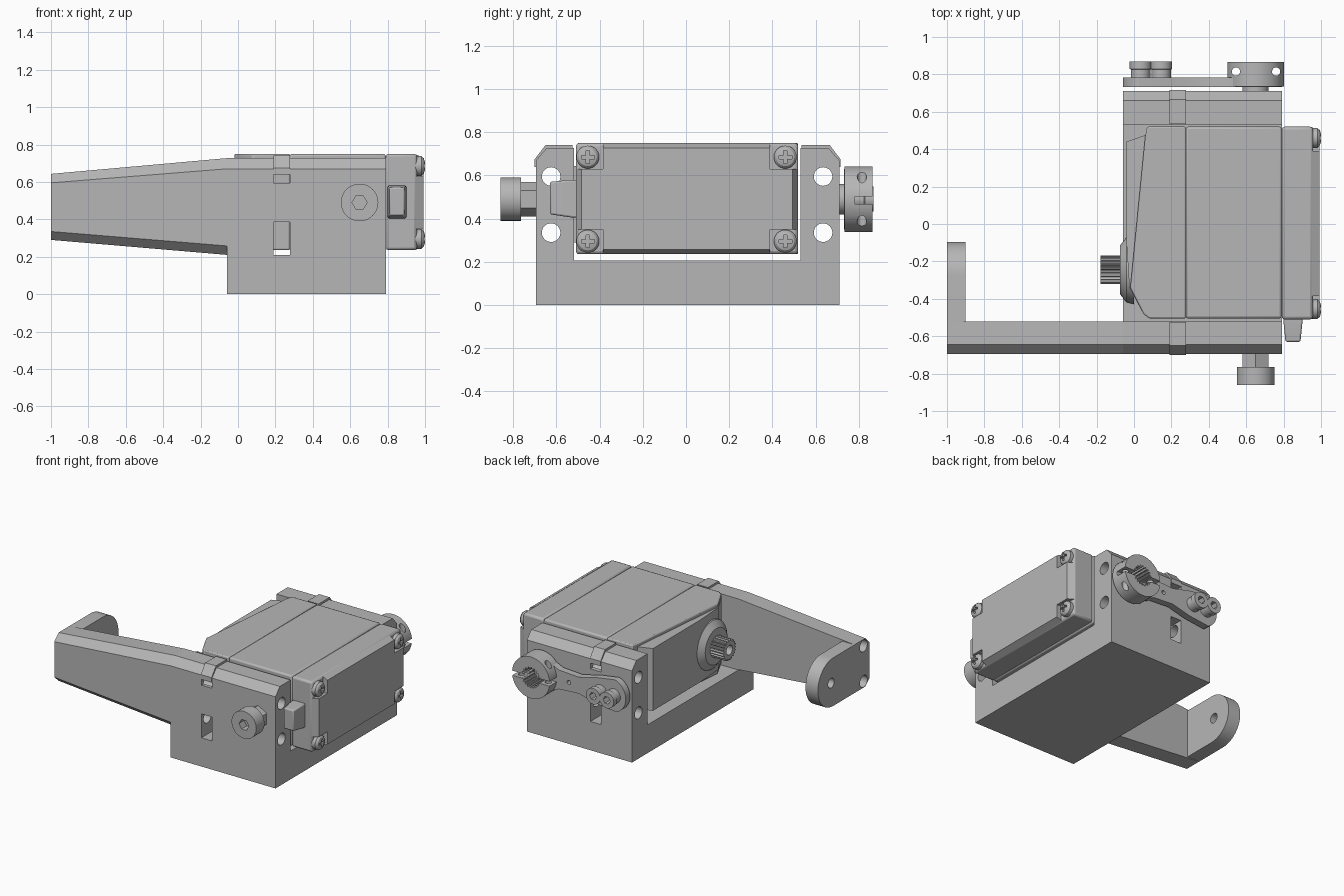
import bpy, bmesh
from math import sin, cos, pi

cube = bpy.data.objects.get("Cube")
if cube:
    bpy.data.objects.remove(cube, do_unlink=True)

grey = bpy.data.materials.new("plain grey")
grey.use_nodes = True
grey.diffuse_color = (0.47, 0.47, 0.47, 1)
grey.node_tree.nodes["Principled BSDF"].inputs["Base Color"].default_value = grey.diffuse_color


def at(axis, a, u, v):
    return {"x": (a, u, v), "y": (u, a, v), "z": (u, v, a)}[axis]


def loft(name, axis, sections):
    """Solid through matching 2D loops, each given as (position on axis, loop)."""
    bm = bmesh.new()
    rings = [[bm.verts.new(at(axis, a, u, v)) for u, v in loop] for a, loop in sections]
    n = len(rings[0])
    for r, s in zip(rings, rings[1:]):
        for i in range(n):
            bm.faces.new((r[i], r[(i + 1) % n], s[(i + 1) % n], s[i]))
    bm.faces.new(rings[0])
    bm.faces.new(rings[-1])
    bmesh.ops.recalc_face_normals(bm, faces=bm.faces)
    mesh = bpy.data.meshes.new(name)
    bm.to_mesh(mesh)
    bm.free()
    mesh.materials.append(grey)
    ob = bpy.data.objects.new(name, mesh)
    bpy.context.collection.objects.link(ob)
    return ob


def prism(name, axis, a, b, loop):
    return loft(name, axis, [(a, loop), (b, loop)])


def circle(u, v, r, n=40, start=0.0, sweep=2 * pi):
    return [(u + r * cos(start + sweep * i / n), v + r * sin(start + sweep * i / n)) for i in range(n)]


def rect(u0, u1, v0, v1):
    return [(u0, v0), (u1, v0), (u1, v1), (u0, v1)]


def spline(u, v, r, depth, teeth):
    """Toothed outline for splined shafts and holes."""
    return [(u + (r - depth * (i % 4 > 1)) * cos(pi * i / (2 * teeth)),
             v + (r - depth * (i % 4 > 1)) * sin(pi * i / (2 * teeth))) for i in range(4 * teeth)]


def turned(name, axis, u, v, steps, n=40):
    """Round part from (position, radius) steps."""
    return loft(name, axis, [(a, circle(u, v, r, n)) for a, r in steps])


def cut(ob, *cutters):
    bpy.context.view_layer.objects.active = ob
    for c in cutters:
        mod = ob.modifiers.new("cut", "BOOLEAN")
        mod.operation, mod.solver, mod.object = "DIFFERENCE", "EXACT", c
        bpy.ops.object.modifier_apply(modifier=mod.name)
        bpy.data.objects.remove(c, do_unlink=True)
    return ob


def bevel(ob, width, segments=2):
    mod = ob.modifiers.new("edge", "BEVEL")
    mod.width, mod.segments, mod.angle_limit = width, segments, 0.6
    return ob


def rail_holes(ys):
    return [prism("cutter", "x", -1.2, 1.2, circle(y, z, 0.043, 32)) for y in ys for z in (0.335, 0.595)]


# Cradle with two walls, wiring holes and strap slots
cradle = prism("cradle", "x", -0.06, 0.79, [
    (-0.695, 0), (0.71, 0), (0.71, 0.67), (0.66, 0.727), (0.53, 0.727), (0.53, 0.207),
    (-0.52, 0.207), (-0.52, 0.727), (-0.645, 0.727), (-0.695, 0.67)])
cut(cradle, *rail_holes((-0.625, 0.635)))
cut(cradle, *[prism("cutter", "y", -1, 1, rect(0.19, 0.277, z0, z1))
              for z0, z1 in ((0.21, 0.385), (0.595, 0.64))])

# Strap loops over the wall tops
for name, s, outer, inner in (("front_strap", -1, 0.695, 0.525), ("back_strap", 1, 0.71, 0.535)):
    prism(name, "x", 0.19, 0.277, [
        (s * (outer - 0.02), 0.64), (s * (outer + 0.006), 0.64), (s * (outer + 0.006), 0.675),
        (s * (outer - 0.045), 0.742), (s * inner, 0.742), (s * inner, 0.70), (s * (outer - 0.06), 0.70)])


# Tapered arm and its hook
def arm_section(low, low_edge, high_edge, high):
    return [(-0.695, low_edge), (-0.645, low), (-0.52, low), (-0.52, high), (-0.645, high), (-0.695, high_edge)]


arm = loft("arm", "x", [(-1, arm_section(0.29, 0.335, 0.595, 0.643)),
                        (-0.06, arm_section(0.21, 0.258, 0.67, 0.727))])
cut(arm, *rail_holes((-0.625,)))
hook = prism("arm_hook", "x", -1, -0.9,
             [(-0.52, 0.643), (-0.52, 0.29)] + circle(-0.272, 0.466, 0.176, 24, -pi / 2, pi) + [(-0.272, 0.642)])
cut(hook, prism("cutter", "x", -1.2, 0, circle(-0.25, 0.466, 0.035, 32)))

# Actuator case
bevel(prism("case_body", "x", 0.277, 0.79, rect(-0.505, 0.52, 0.235, 0.75)), 0.012)
bevel(prism("case_gear_cover", "z", 0.235, 0.75, [
    (0.277, 0.52), (0.07, 0.52), (0.06, 0.47), (-0.02, -0.34), (0.05, -0.48), (0.08, -0.505), (0.277, -0.505)]), 0.008)
prism("case_side_face", "z", 0.27, 0.725, [
    (0.10, 0.50), (0.06, 0.475), (-0.04, 0.44), (-0.04, -0.10), (-0.025, -0.34), (0.05, -0.48), (0.1, -0.49)])
bevel(prism("case_end_cap", "x", 0.79, 0.957, rect(-0.51, 0.52, 0.235, 0.75)), 0.015)

# Raised end panel, notched at the corners for the screws
loft("end_panel_tall", "x", [(0.95, rect(-0.385, 0.39, 0.237, 0.748)), (0.993, rect(-0.385, 0.39, 0.258, 0.727))])
loft("end_panel_wide", "x", [(0.95, rect(-0.508, 0.518, 0.35, 0.63)), (0.993, rect(-0.483, 0.493, 0.35, 0.63))])
for y in (-0.455, 0.46):
    for z in (0.295, 0.685):
        screw = turned("cap_screw", "x", y, z, [(0.95, 0.053), (0.98, 0.053), (0.993, 0.042), (1, 0.02)], 28)
        cut(screw, prism("cutter", "x", 0.98, 1.1, rect(y - 0.03, y + 0.03, z - 0.008, z + 0.008)),
            prism("cutter", "x", 0.98, 1.1, rect(y - 0.008, y + 0.008, z - 0.03, z + 0.03)))

# Output boss and splined shaft
turned("output_boss", "x", -0.245, 0.49, [(0.0, 0.185), (-0.04, 0.175), (-0.075, 0.13)], 48)
shaft = prism("output_shaft", "x", -0.18, -0.06, spline(-0.245, 0.49, 0.077, 0.012, 22))
cut(shaft, turned("cutter", "x", -0.245, 0.49, [(-0.3, 0.035), (-0.1, 0.035)], 24))

# Cable connector
connector = loft("cable_connector", "y", [(-0.5, rect(0.8, 0.9, 0.405, 0.58)), (-0.53, rect(0.8, 0.9, 0.405, 0.58)),
                                          (-0.63, rect(0.81, 0.89, 0.42, 0.57))])
bevel(connector, 0.008)

# Front thumb knob with hex nut
knob = turned("thumb_knob", "y", 0.65, 0.49, [(-0.86, 0.1), (-0.765, 0.1)], 48)
cut(knob, turned("cutter", "y", 0.65, 0.49, [(-0.9, 0.04), (-0.8, 0.04)], 6))
prism("knob_nut", "y", -0.77, -0.69, circle(0.65, 0.49, 0.08, 6, pi / 6))

# Rear lever with waisted outline
lever = [(0.58, 0.375), (0.48, 0.42), (0.32, 0.43), (0.18, 0.395)]
outline = (circle(0.65, 0.49, 0.14, 24, -pi * 0.65, pi * 1.3) + [(u, 0.98 - v) for u, v in lever]
           + circle(0.065, 0.49, 0.125, 24, pi * 0.6, pi * 0.8) + lever[::-1])
horn = prism("rear_lever", "y", 0.732, 0.782, outline)
cut(horn, prism("cutter", "y", 0.7, 0.9, spline(0.65, 0.49, 0.075, 0.012, 20)),
    turned("cutter", "y", 0.4, 0.49, [(0.7, 0.015), (0.9, 0.015)], 16))
turned("lever_washer", "y", 0.65, 0.49, [(0.70, 0.07), (0.735, 0.07)])

# Split clamp around the rear pivot
clamp = prism("lever_clamp", "y", 0.735, 0.865, circle(0.65, 0.49, 0.152, 48))
cut(clamp, prism("cutter", "y", 0.7, 0.9, spline(0.65, 0.49, 0.075, 0.012, 20)),
    prism("cutter", "y", 0.782, 0.9, rect(0.4, 0.9, 0.468, 0.502)),
    *[prism("cutter", "z", 0.2, 0.8, circle(x, 0.815, 0.022, 20)) for x in (0.545, 0.76)])

# Pair of hollow lever studs
for x in (0.035, 0.145):
    stud = turned("lever_stud", "y", x, 0.49, [(0.775, 0.052), (0.825, 0.052), (0.83, 0.058), (0.868, 0.058)], 32)
    cut(stud, turned("cutter", "y", x, 0.49, [(0.8, 0.028), (0.9, 0.028)], 6))

bpy.ops.object.select_all(action="DESELECT")
for ob in bpy.context.collection.objects:
    if ob.type == "MESH" and grey.name in ob.data.materials:
        ob.select_set(True)
        bpy.context.view_layer.objects.active = ob
bpy.ops.object.shade_smooth_by_angle(angle=0.5)
